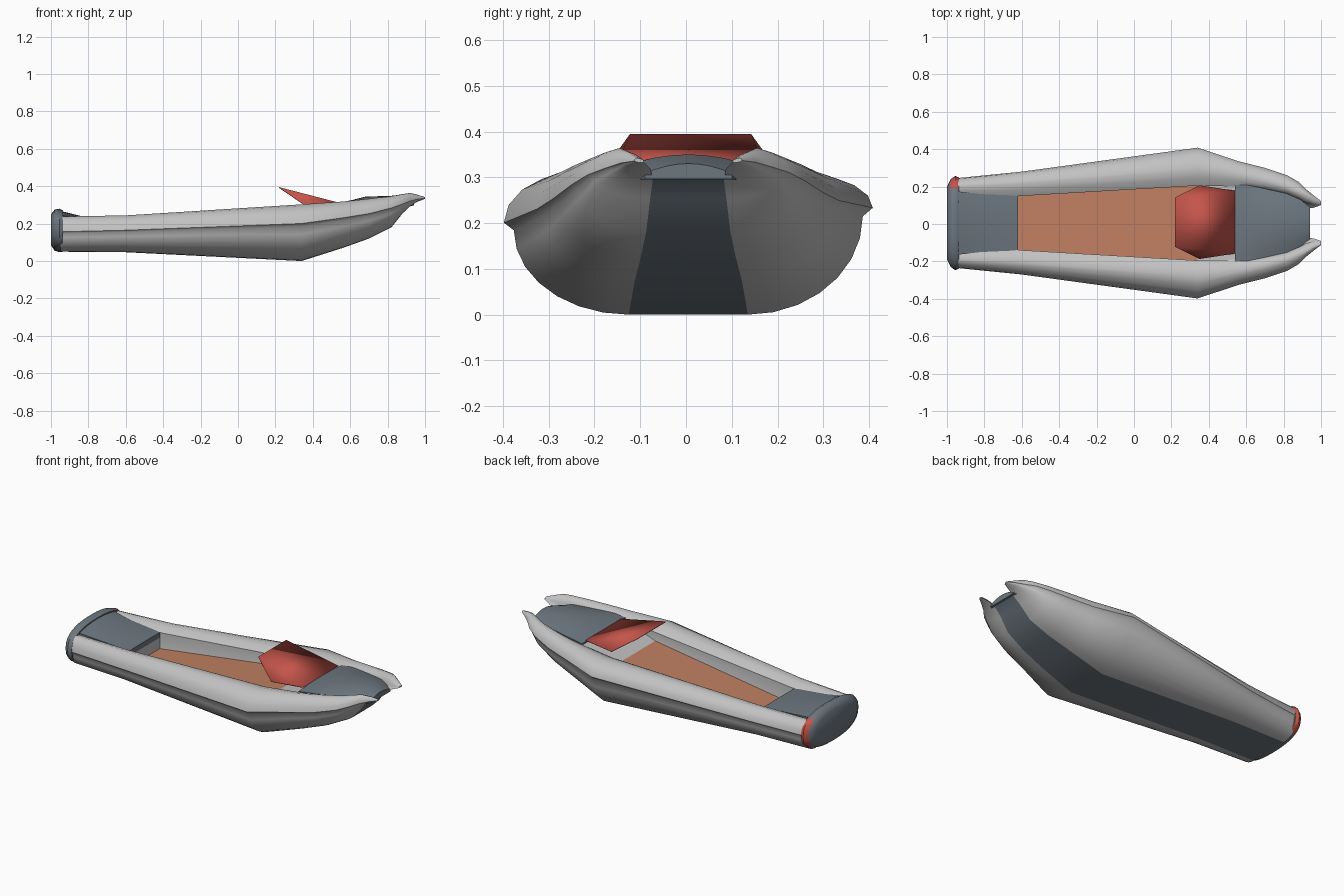
import bpy, bmesh, math
from mathutils import Vector

if "Cube" in bpy.data.objects:
    bpy.data.objects.remove(bpy.data.objects["Cube"])

OFF = 0.005  # slight sideways offset of the whole boat


def material(name, rgb):
    m = bpy.data.materials.new(name)
    m.diffuse_color = (*rgb, 1)
    m.use_nodes = True
    m.node_tree.nodes["Principled BSDF"].inputs["Base Color"].default_value = m.diffuse_color
    return m


GREY = material("light grey", (0.54, 0.54, 0.54))
SLATE = material("slate", (0.155, 0.185, 0.215))
ORANGE = material("floor orange", (0.53, 0.215, 0.12))
RED = material("red", (0.55, 0.09, 0.07))


def finish(bm, name, mats, angle=40):
    bmesh.ops.recalc_face_normals(bm, faces=bm.faces)
    me = bpy.data.meshes.new(name)
    bm.to_mesh(me)
    bm.free()
    ob = bpy.data.objects.new(name, me)
    bpy.context.collection.objects.link(ob)
    for m in mats:
        me.materials.append(m)
    bpy.ops.object.select_all(action='DESELECT')
    ob.select_set(True)
    bpy.context.view_layer.objects.active = ob
    bpy.ops.object.shade_smooth_by_angle(angle=math.radians(angle))
    return ob


def loft(rings, name, mats, angle=40, rule=None):
    """Skin closed rings of (x, y, z) and cap both ends."""
    bm = bmesh.new()
    vs = [[bm.verts.new((x, y + OFF, z)) for x, y, z in r] for r in rings]
    n = len(vs[0])
    for a, b in zip(vs, vs[1:]):
        for i in range(n):
            j = (i + 1) % n
            bm.faces.new((a[i], a[j], b[j], b[i]))
    bm.faces.new(vs[0])
    bm.faces.new(vs[-1])
    if rule:
        for f in bm.faces:
            f.material_index = rule(f.calc_center_median())
    return finish(bm, name, mats, angle)


# Hull stations: x, keel half-width, keel z, beam, rub-rail z, crest y, crest z, inner y, inner z
STATIONS = [
    (-0.95, .13, .050, .240, .160, .195, .238, .145, .222),
    (-0.60, .13, .047, .275, .170, .210, .244, .145, .212),
    (0.34, .13, .000, .403, .217, .285, .303, .200, .270),
    (0.56, .118, .070, .330, .240, .255, .318, .195, .295),
    (0.70, .105, .120, .295, .260, .225, .333, .180, .308),
    (0.82, .092, .180, .255, .288, .190, .347, .155, .318),
    (0.88, .083, .255, .220, .308, .165, .358, .130, .328),
    (0.92, .078, .292, .180, .322, .150, .364, .108, .335),
    (0.96, .082, .318, .148, .332, .128, .354, .098, .336),
    (1.00, .096, .332, .118, .336, .112, .342, .098, .338),
]


def floor_z(x):
    return 0.115 + (x + 0.62) * 0.108


def hull_ring(s, side):
    x, k, zb, w, zm, t, zt, i, zi = s
    zm += side * 0.016 * (w / 0.4) ** 3
    yl, zl = k + (w - k) * 0.92, zb + (zm - zb) * 0.92
    pts = []
    for n in range(8):  # rounded bilge
        a = n / 7 * math.pi / 2
        pts.append((k + (yl - k) * math.sin(a), zb + (zl - zb) * (1 - math.cos(a))))
    pts.append((w, zm))  # rub rail
    for n in range(1, 5):  # shoulder up to the crest
        a = n / 4 * math.pi / 2
        pts.append((t + (w - t) * math.cos(a) ** 1.2, zm + (zt - zm) * math.sin(a)))
    pts.append((t * 0.5 + i * 0.5, zi * 0.3 + zt * 0.7))
    pts.append((i, zi))
    zf = floor_z(x) - 0.01 if x < 0.4 else zi - 0.3 * (zi - zb)
    pts.append((i, zf))
    return [(x, side * y, z) for y, z in pts]


# Two hull sides
for side, label in ((-1, "front"), (1, "back")):
    loft([hull_ring(s, side) for s in STATIONS], "hull_side_" + label, [GREY], 50)

# Dark bottom and stem strip
keel = []
for s in STATIONS[:8] + [(0.94, .076, .305)]:
    x, k, zb = s[:3]
    keel.append([(x, -k, zb), (x, k, zb), (x, k, zb + .012), (x, -k, zb + .012)])
loft(keel, "keel_strip", [SLATE])


def deck_ring(x, d, ze, zc, thick=0.03):
    pts = [(x, d * u / 4, ze + (zc - ze) * (1 - (u / 4) ** 2)) for u in range(-4, 5)]
    return pts + [(x, d, ze - thick), (x, -d, ze - thick)]


# Arched foredeck
loft([deck_ring(*r) for r in (
    (0.54, .205, .303, .312), (0.61, .202, .312, .326), (0.68, .188, .315, .344),
    (0.85, .150, .320, .350), (0.94, .095, .308, .330, .012))],
    "foredeck", [SLATE])

# Stern deck, rising to the transom
loft([deck_ring(*r) for r in (
    (-0.95, .17, .245, .268), (-0.82, .155, .228, .236), (-0.62, .146, .212, .214))],
    "stern_deck", [SLATE])


def slab(name, mat, ends, thick=0.01):
    loft([[(x, -d, z), (x, d, z), (x, d, z - t), (x, -d, z - t)]
          for x, d, z, t in [(*e, thick) for e in ends]], name, [mat])


# Cockpit floor, rear bulkhead and front ramp
slab("cockpit_floor", ORANGE, [(-0.64, .146, floor_z(-.64)), (0.34, .201, floor_z(.34))])
slab("rear_bulkhead", GREY, [(-0.66, .146, .195), (-0.622, .146, .195)], 0.1)
slab("front_ramp", GREY, [(0.34, .201, floor_z(.34)), (0.55, .197, .298)])

# Rounded transom with a red patch on the rim
def oval(x, hw, z0, z1, n=32):
    out = []
    for i in range(n):
        a = 2 * math.pi * i / n
        c, s = math.cos(a), math.sin(a)
        out.append((x, hw * math.copysign(abs(c) ** .8, c),
                    (z0 + z1) / 2 + (z1 - z0) / 2 * math.copysign(abs(s) ** .8, s)))
    return out


loft([oval(-.935, .243, .050, .270), oval(-.955, .252, .047, .280),
      oval(-.98, .235, .055, .275), oval(-1.0, .195, .085, .250)],
     "transom", [SLATE, RED], 50,
     lambda c: 1 if c.y > 0.19 and c.x > -0.97 else 0)

# Raked red windscreen: one panel and two side triangles
bm = bmesh.new()
P = {}
for s in (-1, 1):
    for key, (x, y, z) in {"top": (.22, .132, .395), "mid": (.35, .197, .305),
                           "nose": (.54, .168, .312)}.items():
        P[key, s] = bm.verts.new((x, s * y + 0.01, z))
bm.faces.new((P["top", -1], P["nose", -1], P["nose", 1], P["top", 1]))
for s in (-1, 1):
    bm.faces.new([P[k, s] for k in ("top", "mid", "nose")])
screen = finish(bm, "windscreen", [RED], 20)
mod = screen.modifiers.new("thickness", 'SOLIDIFY')
mod.thickness = 0.004
mod.offset = -1
